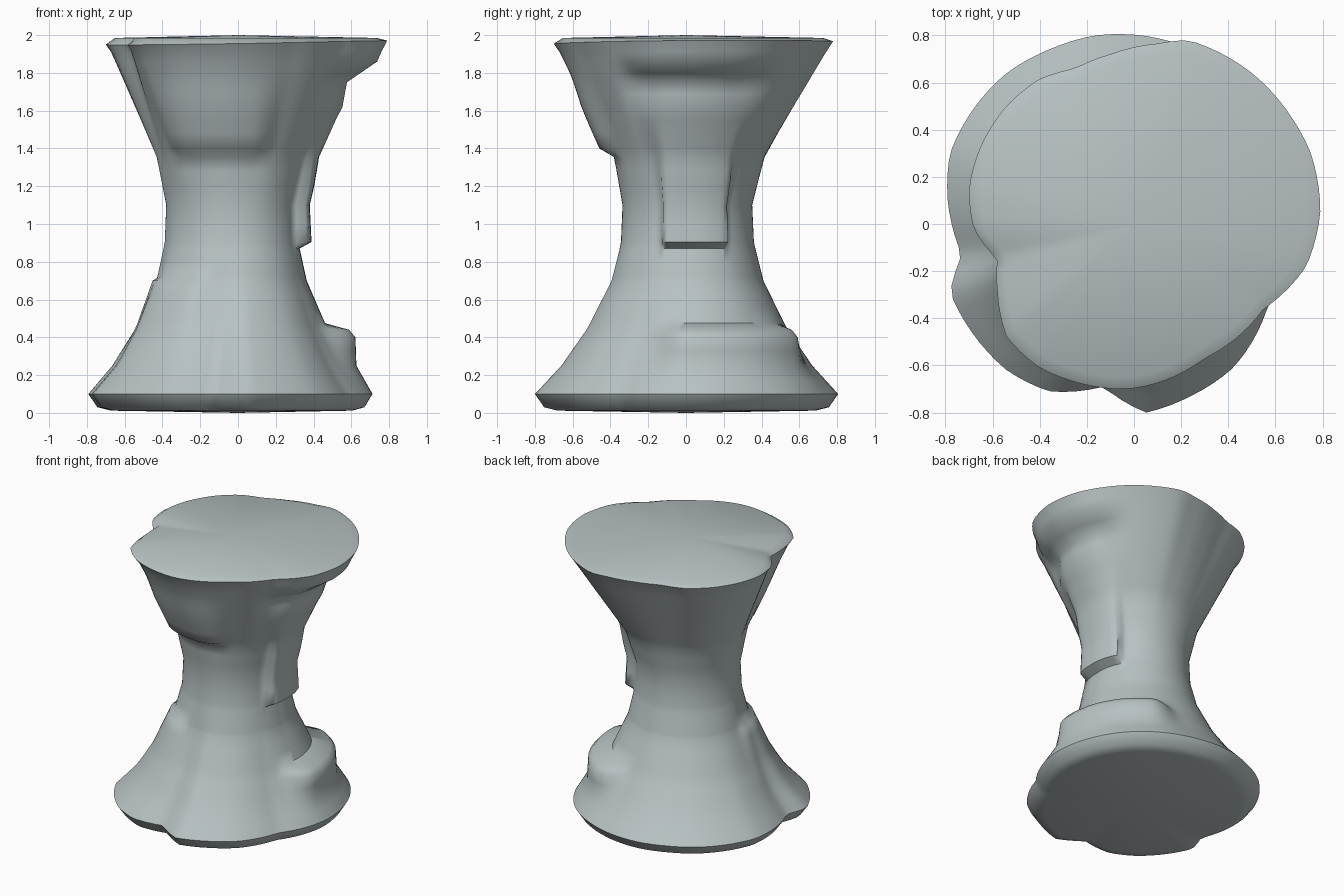
import bpy, bmesh, math

if "Cube" in bpy.data.objects:
    bpy.data.objects.remove(bpy.data.objects["Cube"])

N = 96  # columns around the pillar

# Rim outlines as seen from above
TOP = [(.79, .05), (.75, .30), (.67, .45), (.50, .64), (.23, .78), (.10, .765), (-.10, .72),
       (-.25, .66), (-.41, .61), (-.55, .49), (-.65, .33), (-.70, .15), (-.68, -.02),
       (-.58, -.15), (-.58, -.28), (-.54, -.48), (-.40, -.61), (-.25, -.67), (-.03, -.70),
       (.08, -.68), (.30, -.57), (.55, -.36), (.73, -.18)]
BASE = [(.71, .0), (.67, .3), (.50, .58), (.20, .76), (-.16, .80), (-.36, .74), (-.54, .64),
        (-.68, .49), (-.78, .30), (-.79, .10), (-.73, -.13), (-.78, -.29), (-.68, -.47),
        (-.54, -.62), (-.36, -.71), (-.13, -.69), (.05, -.80), (.24, -.73), (.42, -.61),
        (.57, -.34)]
# Radius at the waist, by direction in degrees
WAIST = [(0, .31), (40, .335), (90, .35), (180, .38), (270, .335)]
# How far the flare has opened, by height
LOWER = [(.10, 1), (.25, .70), (.45, .40), (.70, .13), (.90, .02), (1.1, 0)]
UPPER = [(1.1, 0), (1.35, .16), (1.55, .43), (1.75, .70), (1.90, .90), (1.965, 1)]


def lerp(table, x):
    if x <= table[0][0]:
        return table[0][1]
    for (a, u), (b, v) in zip(table, table[1:]):
        if x <= b:
            return u + (v - u) * (x - a) / (b - a)
    return table[-1][1]


def wrap(table):
    t = sorted(table)
    return [(t[-1][0] - 360, t[-1][1])] + t + [(t[0][0] + 360, t[0][1])]


def polar(points):
    return wrap([(math.degrees(math.atan2(y, x)) % 360, math.hypot(x, y)) for x, y in points])


top_r, base_r, waist_r = polar(TOP), polar(BASE), wrap(WAIST)


def sector(deg, lo, hi, soft):
    """1 inside an angular sector, fading to 0 over soft degrees outside it"""
    mid, half = (lo + hi) / 2, (hi - lo) / 2
    d = abs((deg - mid + 180) % 360 - 180)
    t = max(0, min(1, 1 - (d - half) / soft))
    return t * t * (3 - 2 * t)


def radius(deg, z):
    w = lerp(waist_r, deg)
    if z < 1.1:
        r = w + (lerp(base_r, deg) - w) * lerp(LOWER, z)
    else:
        r = w + (lerp(top_r, deg) - w) * lerp(UPPER, z)
    # hanging slab on the right, under-cut at its foot
    r += sector(deg, -17, 32, 8) * lerp([(.87, 0), (.905, .07), (1.15, .068), (1.32, .045), (1.55, 0)], z)
    # hollow under the right lip
    r += sector(deg, -20, 25, 25) * lerp([(1.6, 0), (1.75, -.07), (1.86, .02), (1.95, 0)], z)
    # shelf low on the right and back
    r += sector(deg, 0, 60, 22) * lerp([(.10, 0), (.25, .035), (.40, .12), (.44, .11), (.475, 0)], z)
    # chipped layer on the front left
    r += sector(deg, 188, 238, 12) * lerp([(.30, 0), (.50, .02), (.70, .032), (.72, 0)], z)
    # overhanging layer on the front
    r += sector(deg, 232, 280, 20) * lerp([(1.355, -.015), (1.40, .04), (1.6, .03), (1.78, 0)], z) \
        * lerp([(1.1, 0), (1.35, 1)], z)
    return r


# Rows: (height, scale); closed by flat-ish caps
heights = [.10, .17, .25, .33, .40, .44, .475, .55, .63, .70, .72, .80, .87, .905, 1.0, 1.1, 1.2,
           1.28, 1.355, 1.40, 1.48, 1.55, 1.62, 1.69, 1.75, 1.80, 1.86, 1.91]
rows = [(.012, .85, .10), (.03, .94, .10)] + [(z, 1, z) for z in heights]
rows += [(1.96, 1, 1.965), (1.985, .93, 1.965)]

bm = bmesh.new()
rings = []
for z, s, zr in rows:
    ring = []
    for i in range(N):
        deg = 360 * i / N
        a = math.radians(deg)
        r = radius(deg, zr) * s
        tilt = .012 * math.cos(a - .4) if zr == 1.965 and s == 1 else 0
        ring.append(bm.verts.new((r * math.cos(a), r * math.sin(a), z + tilt)))
    rings.append(ring)
for lo, hi in zip(rings, rings[1:]):
    for i in range(N):
        j = (i + 1) % N
        bm.faces.new((lo[i], lo[j], hi[j], hi[i]))
bottom, crown = bm.verts.new((0, 0, 0)), bm.verts.new((0, 0, 2))
for i in range(N):
    j = (i + 1) % N
    bm.faces.new((rings[0][j], rings[0][i], bottom))
    bm.faces.new((rings[-1][i], rings[-1][j], crown))

mesh = bpy.data.meshes.new("stone_pillar")
bm.to_mesh(mesh)
bm.free()
pillar = bpy.data.objects.new("stone_pillar", mesh)
bpy.context.collection.objects.link(pillar)

stone = bpy.data.materials.new("pale_grey_stone")
stone.diffuse_color = (.48, .54, .55, 1)
stone.use_nodes = True
stone.node_tree.nodes["Principled BSDF"].inputs["Base Color"].default_value = stone.diffuse_color
mesh.materials.append(stone)

bpy.context.view_layer.objects.active = pillar
pillar.select_set(True)
bpy.ops.object.shade_smooth_by_angle(angle=math.radians(50))
